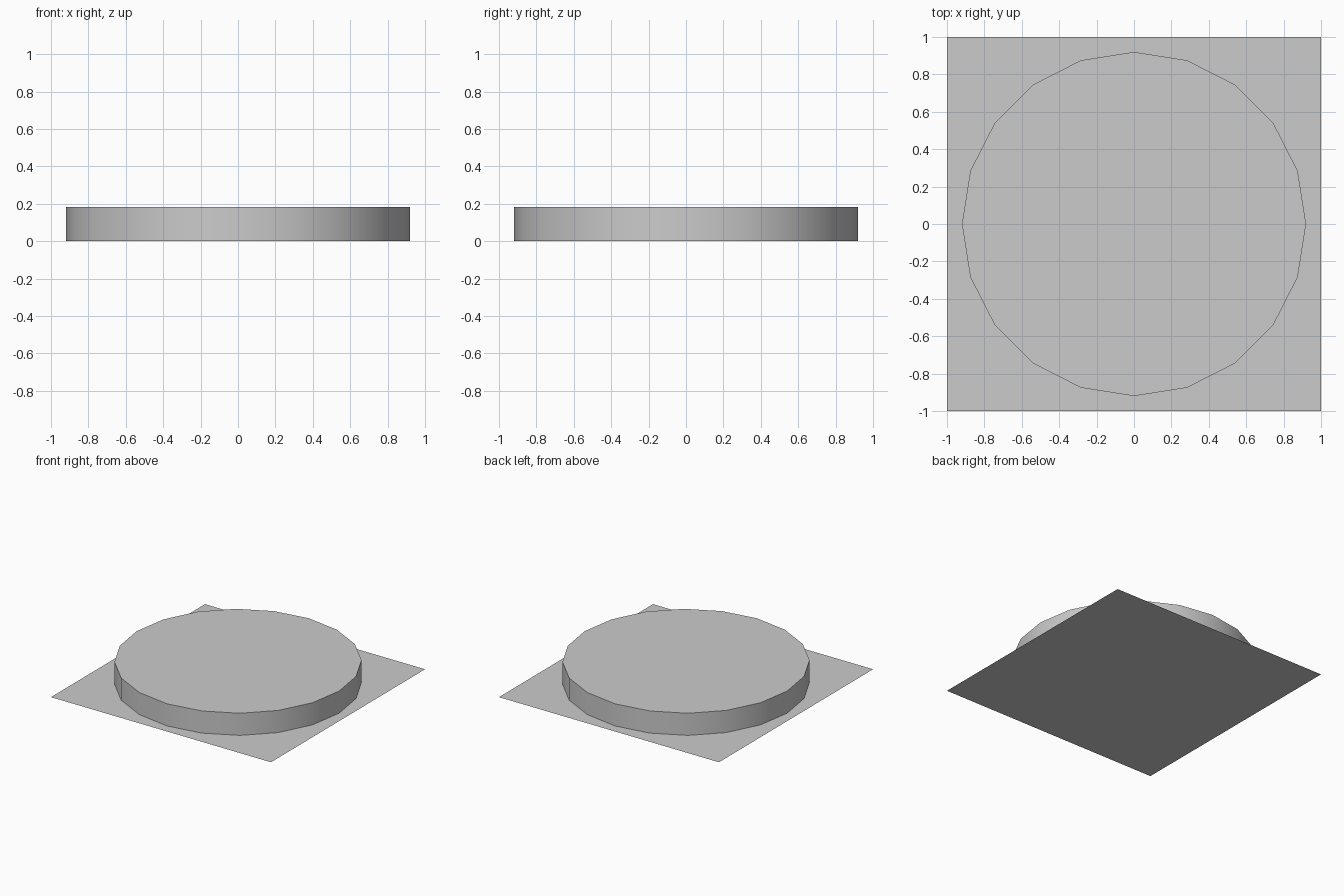
import bpy
import math

if "Cube" in bpy.data.objects:
    bpy.data.objects.remove(bpy.data.objects["Cube"])

SIDES = 20
RADIUS = 0.92
HEIGHT = 0.182

# Thin square ground sheet
bpy.ops.mesh.primitive_plane_add(size=2, location=(0, 0, 0))
bpy.context.object.name = "base_sheet"

# Low round disc standing on the sheet
bpy.ops.mesh.primitive_cylinder_add(vertices=SIDES, radius=RADIUS, depth=HEIGHT,
                                    location=(0, 0, HEIGHT / 2))
bpy.context.object.name = "round_disc"
bpy.ops.object.shade_smooth_by_angle(angle=math.radians(30))
